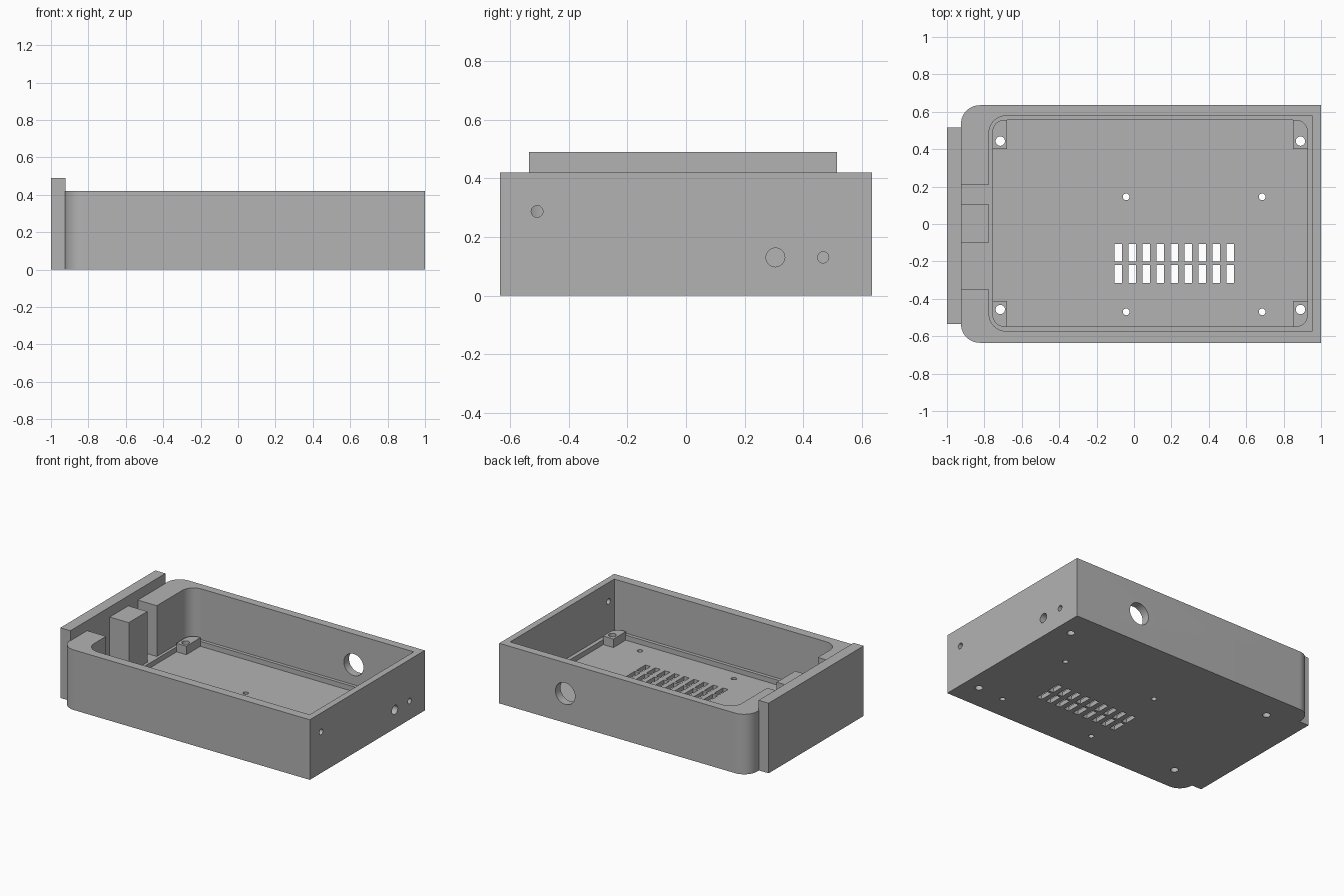
import bpy
import bmesh
import math
from mathutils import Matrix, Vector

if "Cube" in bpy.data.objects:
    bpy.data.objects.remove(bpy.data.objects["Cube"], do_unlink=True)

grey = bpy.data.materials.new("light_grey")
grey.use_nodes = True
GREY = (0.45, 0.45, 0.45, 1)
grey.diffuse_color = GREY
grey.node_tree.nodes["Principled BSDF"].inputs["Base Color"].default_value = GREY


def prism(bm, x0, x1, y0, y1, z0, z1, radii=(0, 0, 0, 0)):
    """Upright block; radii run anticlockwise from the x0, y0 corner."""
    corners = ((x0, y0, 1, 1), (x1, y0, -1, 1), (x1, y1, -1, -1), (x0, y1, 1, -1))
    points = []
    for i, (x, y, sx, sy) in enumerate(corners):
        r = radii[i]
        steps = 12 if r else 0
        for s in range(steps + 1):
            a = math.pi + i * math.pi / 2 + (s / steps * math.pi / 2 if steps else 0)
            points.append((x + sx * r + r * math.cos(a), y + sy * r + r * math.sin(a)))
    low = [bm.verts.new((x, y, z0)) for x, y in points]
    high = [bm.verts.new((x, y, z1)) for x, y in points]
    bm.faces.new(low[::-1])
    bm.faces.new(high)
    n = len(points)
    for i in range(n):
        j = (i + 1) % n
        bm.faces.new((low[i], low[j], high[j], high[i]))


def rod(bm, centre, radius, length, axis="Z"):
    turn = {"X": Matrix.Rotation(math.pi / 2, 4, "Y"),
            "Y": Matrix.Rotation(math.pi / 2, 4, "X"),
            "Z": Matrix.Identity(4)}[axis]
    bmesh.ops.create_cone(bm, cap_ends=True, segments=32, radius1=radius, radius2=radius,
                          depth=length, matrix=Matrix.Translation(Vector(centre)) @ turn)


def make(name, bm):
    bmesh.ops.recalc_face_normals(bm, faces=bm.faces[:])
    mesh = bpy.data.meshes.new(name)
    bm.to_mesh(mesh)
    bm.free()
    mesh.materials.append(grey)
    ob = bpy.data.objects.new(name, mesh)
    bpy.context.collection.objects.link(ob)
    return ob


def activate(ob):
    bpy.ops.object.select_all(action="DESELECT")
    ob.select_set(True)
    bpy.context.view_layer.objects.active = ob


def cut(ob, bm):
    tool = make("cutter", bm)
    tool.hide_render = True
    mod = ob.modifiers.new("cut", "BOOLEAN")
    mod.operation = "DIFFERENCE"
    mod.solver = "EXACT"
    mod.object = tool
    activate(ob)
    bpy.ops.object.modifier_apply(modifier=mod.name)
    bpy.data.objects.remove(tool, do_unlink=True)


FLOOR, LEDGE, TOP = 0.03, 0.065, 0.42

# Case body with rounded corners at one end
bm = bmesh.new()
prism(bm, -0.925, 1, -0.635, 0.635, 0, TOP, (0.1, 0, 0, 0.1))
body = make("case_body", bm)

# Main cavity, then the lower pocket that leaves a ledge round the floor
bm = bmesh.new()
prism(bm, -0.775, 0.955, -0.572, 0.578, LEDGE, 0.6, (0.09, 0, 0, 0.09))
cut(body, bm)
bm = bmesh.new()
prism(bm, -0.755, 0.928, -0.548, 0.555, FLOOR, 0.2, (0.07,) * 4)
cut(body, bm)

# Two gaps in the end wall, leaving a post between them
bm = bmesh.new()
for y0, y1 in ((-0.35, -0.1), (0.105, 0.21)):
    prism(bm, -0.96, -0.765, y0, y1, LEDGE, 0.6)
cut(body, bm)

# Vent slots, floor screw holes and wall openings
screws = [(x, y) for x in (-0.715, 0.89) for y in (-0.457, 0.443)]
bm = bmesh.new()
for col in range(9):
    x = -0.085 + col * 0.075
    prism(bm, x - 0.02, x + 0.02, -0.2, -0.107, -0.1, 0.1)
    prism(bm, x - 0.02, x + 0.02, -0.315, -0.218, -0.1, 0.1)
for x in (-0.042, 0.685):
    for y in (-0.47, 0.145):
        rod(bm, (x, y, 0), 0.018, 0.2)
for x, y in screws:
    rod(bm, (x, y, 0), 0.025, 0.2)
for y, z, r in ((-0.508, 0.287, 0.02), (0.305, 0.13, 0.032), (0.468, 0.13, 0.019)):
    rod(bm, (1, y, z), r, 0.2, "X")
rod(bm, (0.49, 0.62, 0.205), 0.076, 0.2, "Y")
cut(body, bm)
parts = [body]

# Drilled screw bosses in the four floor corners
for x, y in screws:
    x0, x1 = (-0.757, -0.68) if x < 0 else (0.85, 0.93)
    y0, y1 = (-0.55, -0.412) if y < 0 else (0.4, 0.557)
    radii = [0, 0, 0, 0]
    radii[(0 if x < 0 else 1) if y < 0 else (3 if x < 0 else 2)] = 0.065
    bm = bmesh.new()
    prism(bm, x0, x1, y0, y1, FLOOR - 0.005, 0.09, radii)
    boss = make("screw_boss", bm)
    bm = bmesh.new()
    rod(bm, (x, y, 0.06), 0.025, 0.3)
    cut(boss, bm)
    parts.append(boss)

# Raised end plate closing the gaps
bm = bmesh.new()
prism(bm, -1, -0.922, -0.535, 0.515, 0, 0.49)
parts.append(make("end_plate", bm))

for ob in parts:
    activate(ob)
    bpy.ops.object.shade_smooth_by_angle(angle=math.radians(30))
